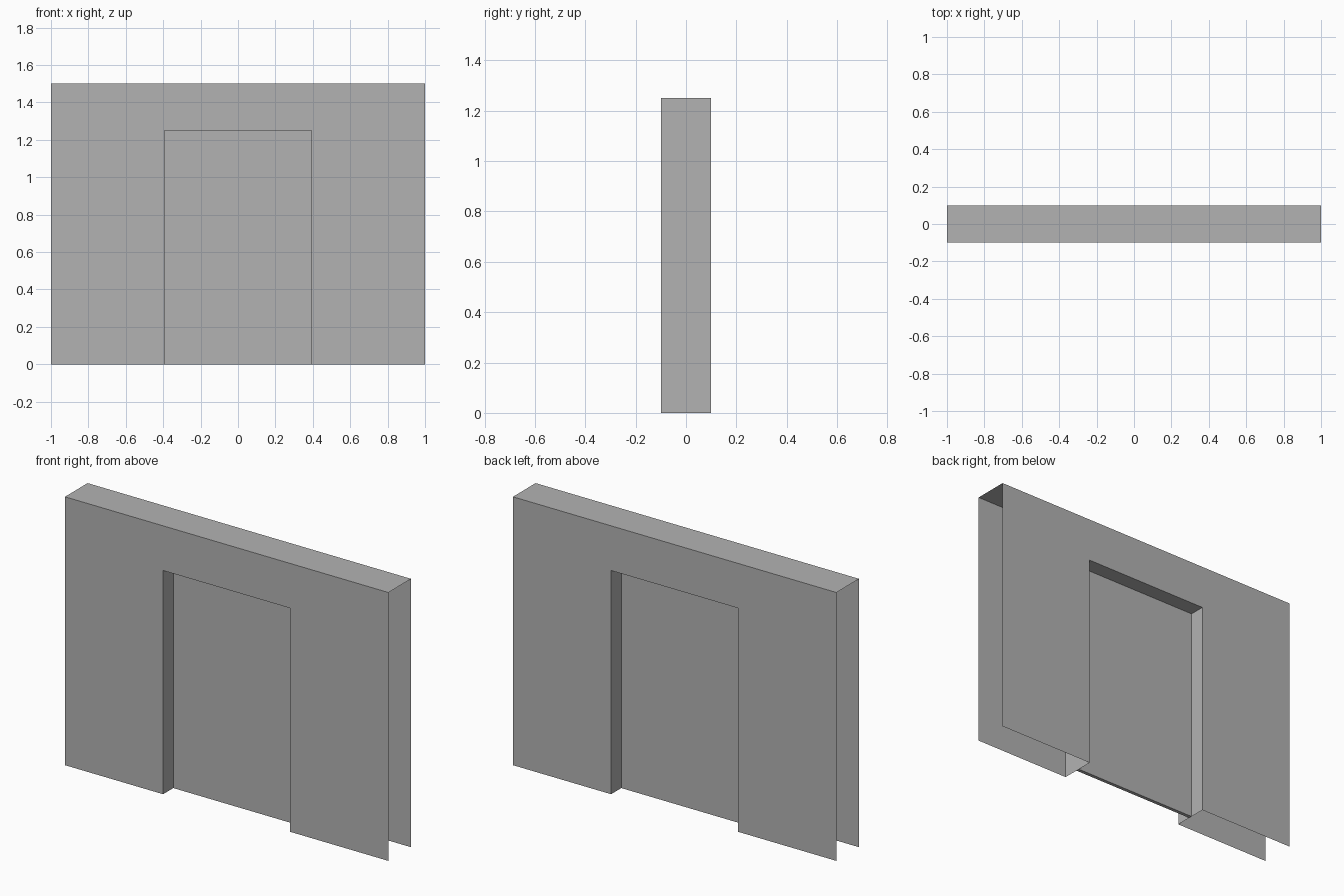
import bpy
import bmesh

cube = bpy.data.objects.get("Cube")
if cube:
    bpy.data.objects.remove(cube, do_unlink=True)

W, D, H = 1.0, 0.1, 1.5        # wall half width, half depth, height
DW, DH, DT = 0.393, 1.25, 0.01  # door half width, height, half thickness

grey = bpy.data.materials.new("plain grey")
grey.use_nodes = True
colour = (0.45, 0.45, 0.45, 1)
grey.diffuse_color = colour
grey.node_tree.nodes["Principled BSDF"].inputs["Base Color"].default_value = colour


def finish(name, bm):
    mesh = bpy.data.meshes.new(name)
    bm.to_mesh(mesh)
    bm.free()
    mesh.materials.append(grey)
    obj = bpy.data.objects.new(name, mesh)
    bpy.context.collection.objects.link(obj)


def add_face(bm, *points):
    return bm.faces.new([bm.verts.new(p) for p in points])


# Hollow wall shell: two skins with a doorway, open at the ends and underneath
outline = [(-W, 0), (-W, H), (W, H), (W, 0), (DW, 0), (DW, DH), (-DW, DH), (-DW, 0)]
bm = bmesh.new()
front = [bm.verts.new((x, -D, z)) for x, z in outline]
back = [bm.verts.new((x, D, z)) for x, z in outline]
bm.faces.new(front[::-1])
bm.faces.new(back)
# Bridges: top of the wall, then the two jambs and the head of the doorway
for i in (1, 4, 5, 6):
    bm.faces.new((front[i], front[i + 1], back[i + 1], back[i]))
finish("wall", bm)

# Thin door panel in the middle of the opening: two sides and a bottom edge
bm = bmesh.new()
for s in (-1, 1):
    y = s * DT
    add_face(bm, (s * DW, y, 0), (-s * DW, y, 0), (-s * DW, y, DH), (s * DW, y, DH)).normal_flip()
add_face(bm, (-DW, -DT, 0), (-DW, DT, 0), (DW, DT, 0), (DW, -DT, 0))
bmesh.ops.recalc_face_normals(bm, faces=[])
for f in bm.faces:
    f.normal_update()
    c = f.calc_center_median()
    outward = c.y * f.normal.y if abs(c.y) > DT / 2 else -f.normal.z
    if outward < 0:
        f.normal_flip()
finish("door", bm)
